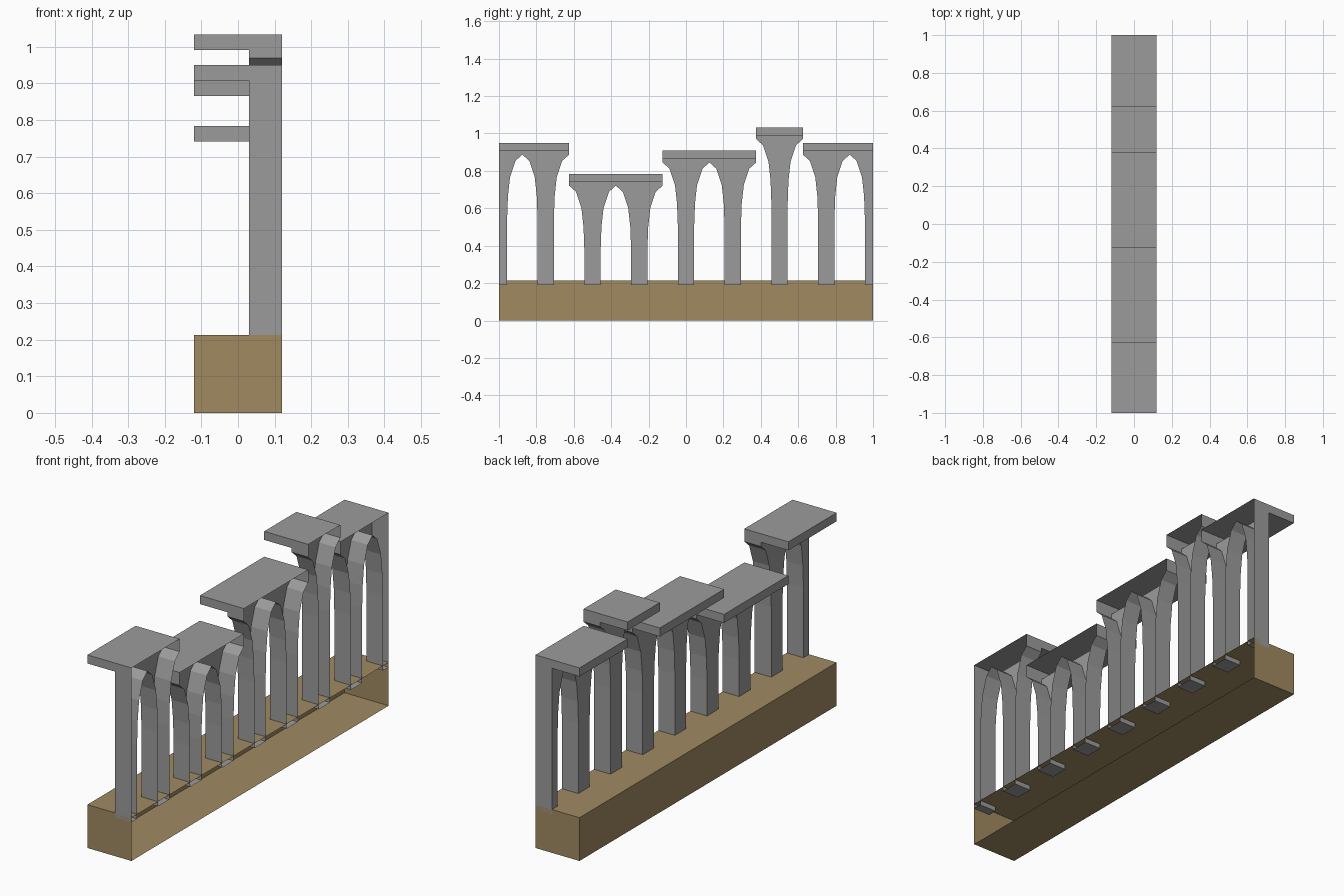
import bpy, bmesh

if "Cube" in bpy.data.objects:
    bpy.data.objects.remove(bpy.data.objects["Cube"])

X_BACK, X_WALL, X_OPEN = -0.12, 0.03, 0.12   # rear edge, wall plane, open cut side
BASE_TOP, FOOT, SLAB = 0.213, 0.19, 0.042
# half-arch curve: (distance from arch centre, drop below apex)
ARCH = [(0.0, 0.0), (0.037, 0.033), (0.066, 0.12), (0.077, 0.22), (0.081, 0.33)]


def material(name, rgb):
    m = bpy.data.materials.new(name)
    m.diffuse_color = (*rgb, 1)
    m.use_nodes = True
    m.node_tree.nodes["Principled BSDF"].inputs["Base Color"].default_value = m.diffuse_color
    return m


STONE = material("grey_stone", (0.33, 0.33, 0.33))
EARTH = material("tan_base", (0.35, 0.255, 0.12))


def finish(bm, name, mat, drop):
    """Orient a closed solid, remove the faces picked by drop, make the object."""
    bmesh.ops.recalc_face_normals(bm, faces=bm.faces)
    gone = [f for f in bm.faces if drop(f.calc_center_median(), f.normal)]
    bmesh.ops.delete(bm, geom=gone, context='FACES')
    mesh = bpy.data.meshes.new(name)
    bm.to_mesh(mesh)
    bm.free()
    mesh.materials.append(mat)
    bpy.context.collection.objects.link(bpy.data.objects.new(name, mesh))


def box(x0, x1, y0, y1, z0, z1):
    bm = bmesh.new()
    bmesh.ops.create_cube(bm, size=1)
    for v in bm.verts:
        v.co = (x1 if v.co.x > 0 else x0, y1 if v.co.y > 0 else y0, z1 if v.co.z > 0 else z0)
    return bm


def arch_wall(name, y0, y1, top):
    """Columns and arches of one section; arches sit every 0.25 at odd eighths."""
    apex, under = top - 0.063, top - SLAB
    low = []
    for i in range(8):
        c = -0.875 + 0.25 * i
        curve = [(c - d, apex - h) for d, h in reversed(ARCH)]
        curve += [(c + d, apex - h) for d, h in ARCH[1:]]
        curve = [(c - 0.081, FOOT)] + curve + [(c + 0.081, FOOT)]
        low += [p for p in curve if y0 - 1e-4 <= p[0] <= y1 + 1e-4]
    if y0 == -1:
        low.insert(0, (-1, FOOT))
    if y1 == 1:
        low.append((1, FOOT))
    outline = low + [(y1, under), (y0, under)]
    bm = bmesh.new()
    face = bm.faces.new([bm.verts.new((X_WALL, y, z)) for y, z in outline])
    ext = bmesh.ops.extrude_face_region(bm, geom=[face], use_keep_orig=True)
    for v in ext["geom"]:
        if isinstance(v, bmesh.types.BMVert):
            v.co.x = X_OPEN
    # open on the cut side and where the slab sits
    finish(bm, name, STONE, lambda c, n: c.x > X_OPEN - 1e-4 or c.z > under - 1e-4)


def slab(name, y0, y1, top):
    """Hollow overhanging slab, open on the cut side and above the wall."""
    bm = box(X_BACK, X_OPEN, y0, y1, top - SLAB, top)
    bmesh.ops.bisect_plane(bm, geom=bm.verts[:] + bm.edges[:] + bm.faces[:],
                           plane_co=(X_WALL, 0, 0), plane_no=(1, 0, 0))
    finish(bm, name, STONE, lambda c, n: c.x > X_OPEN - 1e-4 or (n.z < -0.5 and c.x > X_WALL))


# base plinth, open on the cut side
finish(box(X_BACK, X_OPEN, -1, 1, 0, BASE_TOP), "base", EARTH, lambda c, n: n.x > 0.5)

# five stepped arcade sections
SECTIONS = [(-1, -0.625, 0.95), (-0.625, -0.125, 0.784), (-0.125, 0.375, 0.908),
            (0.375, 0.625, 1.033), (0.625, 1, 0.95)]
for i, (a, b, t) in enumerate(SECTIONS, 1):
    arch_wall(f"arcade_wall_{i}", a, b, t)
    slab(f"top_slab_{i}", a, b, t)
